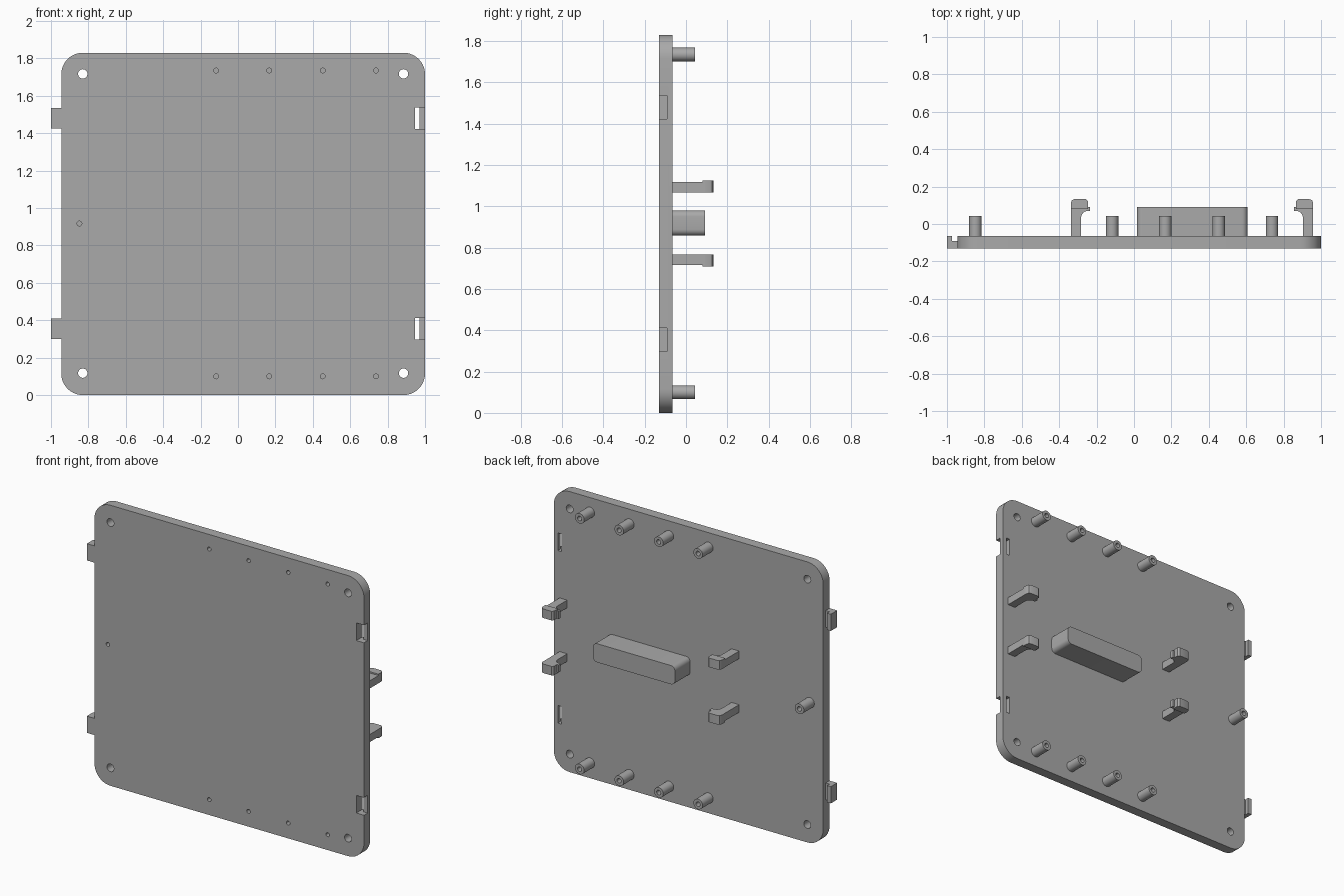
import bpy
import bmesh
from math import sin, cos, pi
from mathutils import Vector

if "Cube" in bpy.data.objects:
    bpy.data.objects.remove(bpy.data.objects["Cube"])

grey = bpy.data.materials.new("mid grey plastic")
grey.use_nodes = True
colour = (0.4, 0.4, 0.4, 1)
grey.diffuse_color = colour
grey.node_tree.nodes["Principled BSDF"].inputs["Base Color"].default_value = colour

FRONT, BACK = -0.13, -0.065
MID_Z = 0.917


def prism(name, points, axis, lo, hi):
    """Extrude a profile: axis 'y' takes (x, z) points, axis 'z' takes (x, y) points."""
    bm = bmesh.new()
    place = (lambda a, b, t: (a, t, b)) if axis == "y" else (lambda a, b, t: (a, b, t))
    face = bm.faces.new([bm.verts.new(place(a, b, lo)) for a, b in points])
    new = bmesh.ops.extrude_face_region(bm, geom=[face])["geom"]
    shift = Vector(place(0, 0, hi - lo))
    bmesh.ops.translate(bm, verts=[g for g in new if isinstance(g, bmesh.types.BMVert)], vec=shift)
    bmesh.ops.recalc_face_normals(bm, faces=bm.faces)
    mesh = bpy.data.meshes.new(name)
    bm.to_mesh(mesh)
    bm.free()
    mesh.materials.append(grey)
    obj = bpy.data.objects.new(name, mesh)
    bpy.context.collection.objects.link(obj)
    return obj


def arc(cx, cz, r, start, end, steps):
    return [(cx + r * cos(start + (end - start) * i / steps),
             cz + r * sin(start + (end - start) * i / steps)) for i in range(steps + 1)]


def rounded_rect(x0, x1, z0, z1, r, steps=10):
    corners = [(x1 - r, z1 - r), (x0 + r, z1 - r), (x0 + r, z0 + r), (x1 - r, z0 + r)]
    return [p for i, (x, z) in enumerate(corners)
            for p in arc(x, z, r, i * pi / 2, (i + 1) * pi / 2, steps)]


def cylinder(name, x, z, r, lo, hi, sides=32):
    return prism(name, arc(x, z, r, 0, 2 * pi, sides)[:-1], "y", lo, hi)


def only(obj):
    bpy.ops.object.select_all(action="DESELECT")
    obj.select_set(True)
    bpy.context.view_layer.objects.active = obj


def cut(obj, cutters):
    for cutter in cutters:
        cutter.hide_render = True
        mod = obj.modifiers.new("cut", "BOOLEAN")
        mod.operation, mod.solver, mod.object = "DIFFERENCE", "EXACT", cutter
        only(obj)
        bpy.ops.object.modifier_apply(modifier=mod.name)
        bpy.data.objects.remove(cutter)


def smooth(obj):
    only(obj)
    bpy.ops.object.shade_smooth_by_angle(angle=pi / 6)


# Flat panel with rounded corners
panel = prism("panel", rounded_rect(-0.945, 1, 0, 1.83, 0.115), "y", FRONT, BACK)
posts = [(x, z) for x in (-0.117, 0.167, 0.453, 0.738) for z in (0.1, 1.735)]
posts.append((-0.848, MID_Z))
latches = [(0.297, 0.412), (1.422, 1.537)]

# Corner screw holes, pin holes and latch slots
cutters = [cylinder("screw_hole", x, z, 0.025, -0.2, 0)
           for x in (-0.83, 0.885) for z in (0.117, 1.717)]
cutters += [cylinder("pin_hole", x, z, 0.013, -0.2, -0.08, 20) for x, z in posts]
slot = [(0.945, -0.2), (1.05, -0.2), (1.05, -0.092), (0.971, -0.092), (0.971, 0), (0.945, 0)]
cutters += [prism("latch_slot", slot, "z", lo, hi) for lo, hi in latches]
cut(panel, cutters)
smooth(panel)

# Latch tabs on the opposite edge
tab = [(-0.94, FRONT), (-1, FRONT), (-1, BACK), (-0.973, BACK), (-0.973, -0.09), (-0.94, -0.09)]
for i, (lo, hi) in enumerate(latches):
    prism(f"latch_tab_{i + 1}", tab, "z", lo + 0.003, hi - 0.003)

# Hollow posts on the back
for i, (x, z) in enumerate(posts):
    post = cylinder(f"post_{i + 1}", x, z, 0.033, BACK, 0.043)
    cut(post, [cylinder("post_bore", x, z, 0.015, -0.04, 0.1, 20)])
    smooth(post)

# Central block with rounded ends
block = prism("block", rounded_rect(0.015, 0.607, 0.858, 0.98, 0.03, 6), "y", BACK, 0.092)
smooth(block)

# Hooked clips, mirrored in pairs around the block
CLIP_X = 0.31
stem = [(-0.648, BACK), (-0.593, BACK)]
stem += arc(-0.557, 0.034, 0.036, pi, pi / 2, 6)
stem += [(-0.545, 0.07), (-0.545, 0.092), (-0.557, 0.092), (-0.648, 0.092)]
head = [(-0.648, 0.08), (-0.557, 0.08), (-0.557, 0.122)]
head += [(-0.568, 0.133), (-0.628, 0.133), (-0.642, 0.127), (-0.648, 0.113)]
for side, side_name in ((1, "right"), (-1, "left")):
    for up, level in ((1, "upper"), (-1, "lower")):
        for part, points, top in (("stem", stem, 0.2), ("head", head, 0.209)):
            profile = [(CLIP_X + side * x, y) for x, y in points]
            clip = prism(f"{side_name}_{level}_clip_{part}", profile, "z",
                         MID_Z + up * 0.15, MID_Z + up * top)
            smooth(clip)
